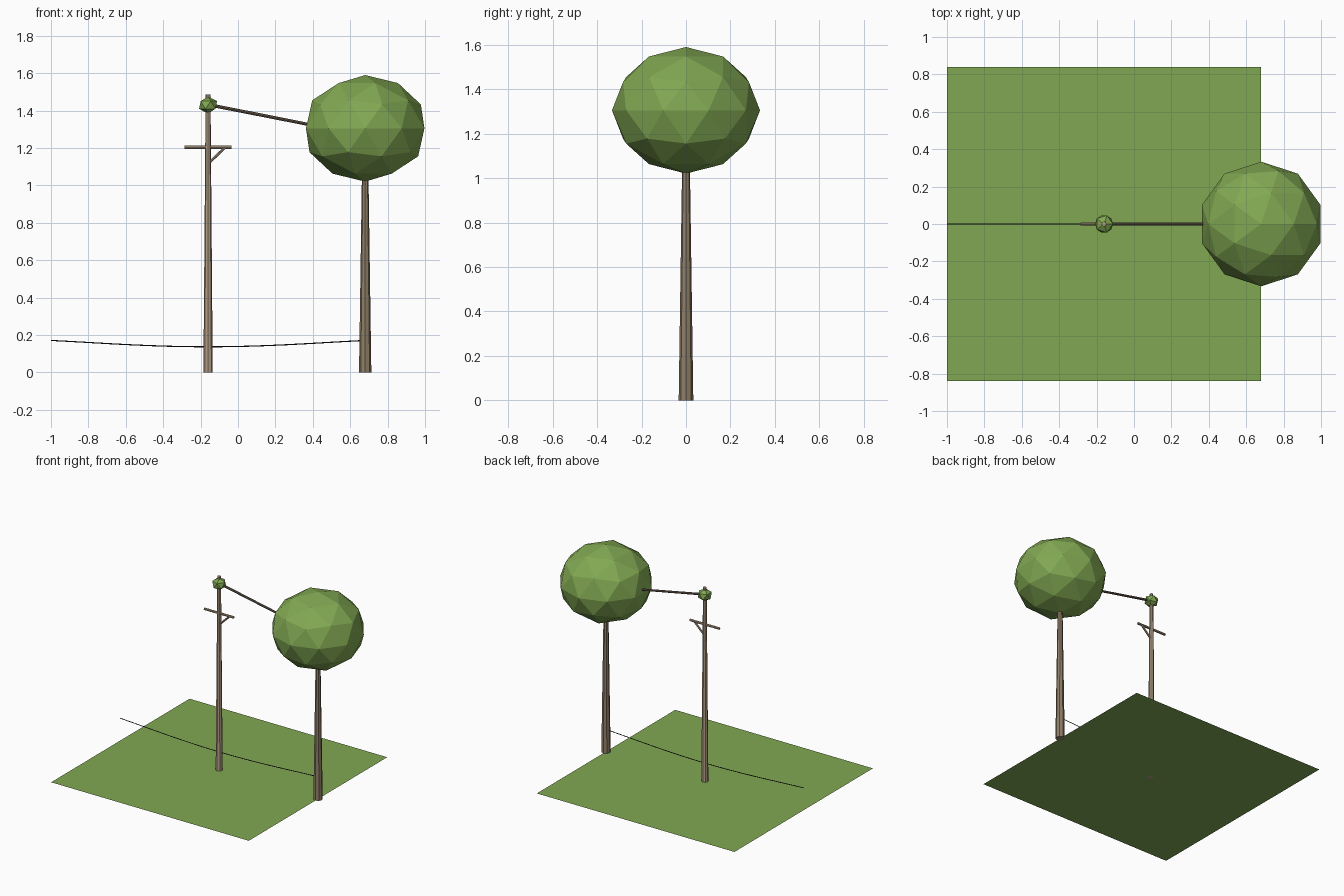
import bpy
import math
from mathutils import Vector

cube = bpy.data.objects.get("Cube")
if cube:
    bpy.data.objects.remove(cube, do_unlink=True)


def material(name, rgb):
    m = bpy.data.materials.new(name)
    m.use_nodes = True
    m.diffuse_color = (*rgb, 1)
    m.node_tree.nodes["Principled BSDF"].inputs["Base Color"].default_value = (*rgb, 1)
    return m


GREEN = material("leaf green", (0.22, 0.39, 0.085))
BARK = material("bark brown", (0.28, 0.215, 0.14))
WOOD = material("pale wood", (0.46, 0.35, 0.24))
BRANCH = material("dark branch", (0.17, 0.125, 0.085))
WIRE = material("wire black", (0.02, 0.016, 0.02))


def finish(name, mat):
    ob = bpy.context.object
    ob.name = name
    ob.data.name = name
    ob.data.materials.append(mat)
    return ob


def rod(name, start, end, r1, r2, mat, sides=8):
    """Tapered flat-sided rod between two points."""
    a, b = Vector(start), Vector(end)
    d = b - a
    bpy.ops.mesh.primitive_cone_add(vertices=sides, radius1=r1, radius2=r2,
                                    depth=d.length, location=(a + b) / 2)
    ob = finish(name, mat)
    ob.rotation_euler = d.to_track_quat('Z', 'Y').to_euler()
    return ob


def leaf_ball(name, centre, radius, detail):
    bpy.ops.mesh.primitive_ico_sphere_add(subdivisions=detail, radius=radius,
                                          location=centre)
    ob = finish(name, GREEN)
    ob.scale.z = 0.855
    return ob


POLE_X, TREE_X = -0.16, 0.68

# Ground
bpy.ops.mesh.primitive_plane_add(size=1.68, location=(POLE_X, 0, 0))
finish("ground", GREEN)

# Tree
rod("tree_trunk", (TREE_X, 0, 0), (TREE_X, 0, 1.3), 0.033, 0.014, BARK)
leaf_ball("tree_crown", (TREE_X, 0, 1.305), 0.333, 2)

# Pole with a small leaf ball, crossarm and brace
rod("pole", (POLE_X, 0, 0), (POLE_X, 0, 1.487), 0.025, 0.013, WOOD)
leaf_ball("pole_leaves", (POLE_X, 0, 1.43), 0.054, 1)
rod("crossarm", (-0.285, 0, 1.203), (-0.035, 0, 1.203), 0.009, 0.009, WOOD)
rod("brace", (POLE_X + 0.005, 0, 1.12), (-0.072, 0, 1.2), 0.007, 0.007, WOOD)

# Branch joining the pole to the crown
rod("branch", (POLE_X, 0, 1.432), (TREE_X, 0, 1.266), 0.009, 0.008, BRANCH)

# Sagging wire
curve = bpy.data.curves.new("wire", 'CURVE')
curve.dimensions = '3D'
curve.bevel_depth = 0.003
curve.bevel_resolution = 0
curve.use_fill_caps = True
steps = 16
spline = curve.splines.new('POLY')
spline.points.add(steps)
for i, p in enumerate(spline.points):
    t = 2 * i / steps - 1
    sag = t * t * (1.4 - 0.4 * t * t)
    p.co = (POLE_X + 0.84 * t, 0, 0.137 + 0.034 * sag, 1)
curve.materials.append(WIRE)
bpy.context.collection.objects.link(bpy.data.objects.new("wire", curve))
